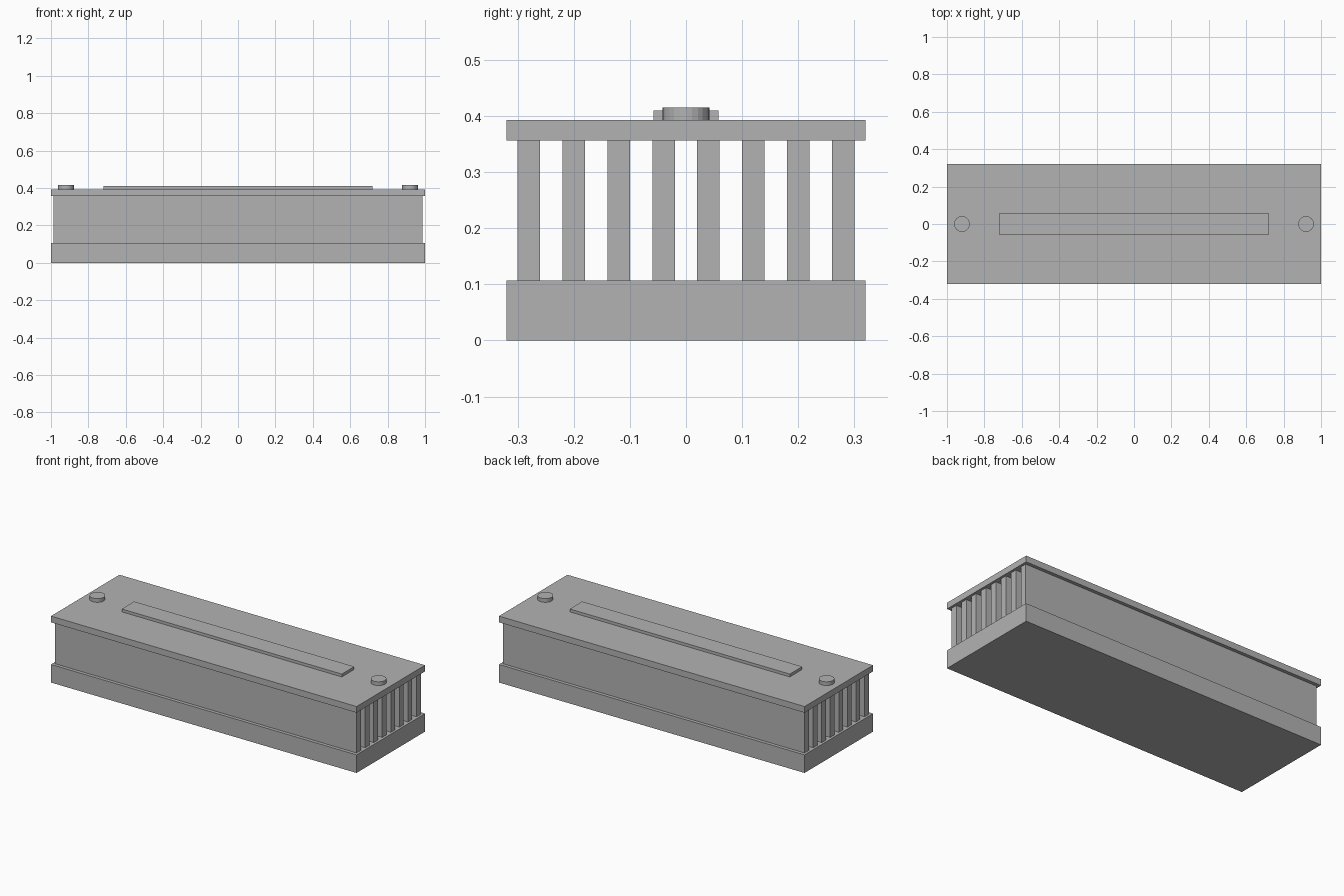
import bpy

default = bpy.data.objects.get("Cube")
if default:
    bpy.data.objects.remove(default, do_unlink=True)

GREY = (0.45, 0.45, 0.45, 1)
metal = bpy.data.materials.new("plain grey")
metal.use_nodes = True
metal.diffuse_color = GREY
metal.node_tree.nodes["Principled BSDF"].inputs["Base Color"].default_value = GREY


def finish(name):
    obj = bpy.context.object
    obj.name = name
    obj.data.materials.append(metal)
    return obj


def block(name, half_x, half_y, bottom, top, y=0):
    bpy.ops.mesh.primitive_cube_add(size=2, location=(0, y, (bottom + top) / 2))
    obj = finish(name)
    obj.scale = (half_x, half_y, (top - bottom) / 2)
    bpy.ops.object.transform_apply(location=False, rotation=False, scale=True)
    return obj


BASE_TOP, FIN_TOP, LID_TOP = 0.107, 0.356, 0.393

# Solid base and lid
block("base", 1, 0.32, 0, BASE_TOP)
block("top_plate", 1, 0.32, FIN_TOP, LID_TOP)

# Row of upright fins, open at both ends
for i in range(8):
    block(f"fin_{i + 1}", 0.986, 0.02, BASE_TOP, FIN_TOP, y=-0.28 + 0.08 * i)

# Raised strip along the lid
block("raised_strip", 0.72, 0.058, LID_TOP, 0.41)

# Round button at each end of the lid
KNOB_TOP = 0.415
for side, name in ((1, "left_button"), (-1, "right_button")):
    bpy.ops.mesh.primitive_cylinder_add(
        vertices=24, radius=0.042, depth=KNOB_TOP - LID_TOP,
        location=(side * 0.92, 0, (KNOB_TOP + LID_TOP) / 2))
    finish(name)
